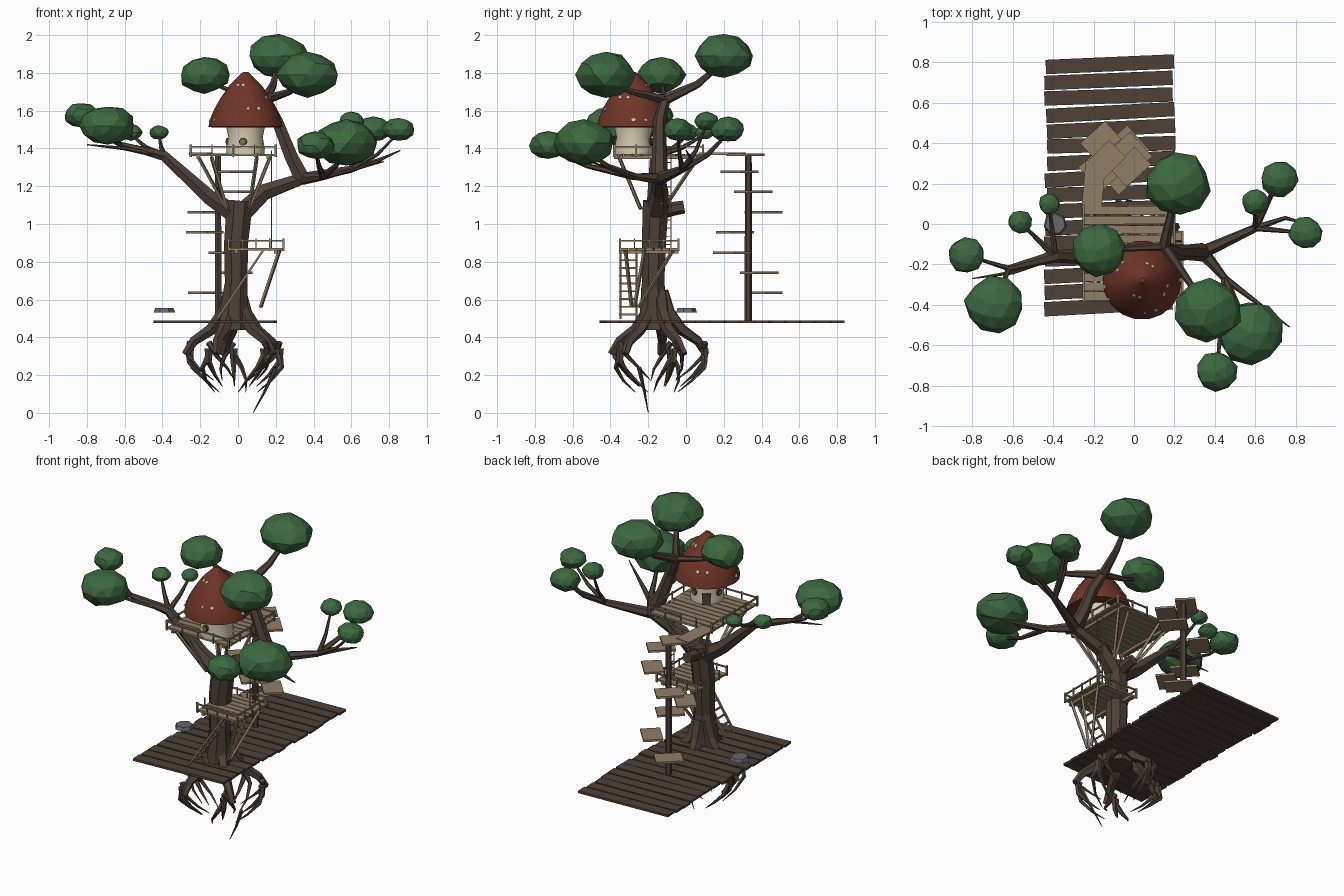
import bpy, bmesh, math, random
from mathutils import Vector, Matrix

if "Cube" in bpy.data.objects:
    bpy.data.objects.remove(bpy.data.objects["Cube"])
random.seed(4)
rnd = random.uniform

def mat(name, r, g, b):
    m = bpy.data.materials.new(name)
    m.diffuse_color = (r, g, b, 1)
    m.use_nodes = True
    m.node_tree.nodes["Principled BSDF"].inputs["Base Color"].default_value = m.diffuse_color
    return m

BARK = mat("bark", .075, .053, .038)
WOOD = mat("light_wood", .28, .21, .13)
LEAF = mat("leaf", .045, .14, .05)
CAP = mat("red_cap", .16, .035, .02)
CREAM = mat("cream", .68, .6, .44)
STONE = mat("stone", .13, .14, .16)
GLASS = mat("green_glass", .14, .2, .05)

def finish(bm, name, m, smooth=False):
    bmesh.ops.recalc_face_normals(bm, faces=bm.faces)
    me = bpy.data.meshes.new(name)
    bm.to_mesh(me)
    bm.free()
    me.materials.append(m)
    ob = bpy.data.objects.new(name, me)
    bpy.context.collection.objects.link(ob)
    if smooth:
        bpy.ops.object.select_all(action='DESELECT')
        ob.select_set(True)
        bpy.context.view_layer.objects.active = ob
        bpy.ops.object.shade_smooth_by_angle(angle=math.radians(40))

def box(bm, c, size, rz=0):
    M = Matrix.Translation(c) @ Matrix.Rotation(math.radians(rz), 4, 'Z') @ Matrix.Diagonal((*size, 1))
    bmesh.ops.create_cube(bm, size=1, matrix=M)

def skin(bm, rings):
    # bridge a row of vertex rings and close both ends
    n = len(rings[0])
    for A, B in zip(rings, rings[1:]):
        for k in range(n):
            bm.faces.new((A[k], A[(k + 1) % n], B[(k + 1) % n], B[k]))
    bm.faces.new(rings[0])
    bm.faces.new(rings[-1])

def tube(bm, pts, r0, r1, sides=6):
    # tube through points, tapering evenly from r0 to r1
    P = [Vector(p) for p in pts]
    last = len(P) - 1
    prev, u, rings = Vector((0, 0, 1)), Vector((1, 0, 0)), []
    for i, p in enumerate(P):
        t = (P[min(i + 1, last)] - P[max(i - 1, 0)]).normalized()
        u = prev.rotation_difference(t) @ u
        prev, v, r = t, t.cross(u), r0 + (r1 - r0) * i / last
        rings.append([bm.verts.new(p + r * (math.cos(a) * u + math.sin(a) * v))
                      for a in (math.tau * (k + .5) / sides for k in range(sides))])
    skin(bm, rings)

def beam(bm, a, b, r=.01):
    tube(bm, (a, b), r, r, 4)

def lathe(name, prof, c, m, sides=18):
    bm = bmesh.new()
    turn = [math.tau * k / sides for k in range(sides)]
    skin(bm, [[bm.verts.new((c.x + r * math.cos(a), c.y + r * math.sin(a), z)) for a in turn] for r, z in prof])
    finish(bm, name, m, True)

# Trunk with flared foot and cut stub
bm = bmesh.new()
tube(bm, [(-.02, -.17, .44), (-.02, -.17, .56), (-.01, -.175, .68)], .09, .066, 8)
tube(bm, [(-.01, -.175, .67), (-.01, -.17, .9), (.01, -.16, 1.12)], .064, .074, 8)
tube(bm, [(0, -.15, 1.06), (0, -.07, 1.08), (0, -.01, 1.09)], .04, .034)
finish(bm, "trunk", BARK)

# Main limbs
left = [(.02, -.16, 1.03), (-.15, -.16, 1.14), (-.39, -.16, 1.36), (-.62, -.22, 1.42)]
right = [(-.02, -.16, 1.02), (.14, -.14, 1.17), (.34, -.14, 1.24), (.6, -.02, 1.29)]
front = [right[2], (.45, -.27, 1.25), (.77, -.51, 1.33)]
upper = [right[2], (.28, -.14, 1.36), (.21, -.14, 1.54), (.15, -.11, 1.66)]
bm = bmesh.new()
for path, r0, r1 in ((left, .06, .016), (right, .062, .02), (front, .034, .003), (upper, .046, .028)):
    tube(bm, path, r0, r1)
tube(bm, [right[3], (.75, .03, 1.34), (.86, 0, 1.39)], .018, .003)
tube(bm, [left[2], (-.6, -.24, 1.4), (-.8, -.27, 1.42)], .018, .003)

# Foliage clumps (centre, size), each held by a twig from its limb
clumps = ((left[3], .014, (-.69, -.4, 1.52, .145)), (left[3], .014, (-.83, -.155, 1.575, .092)),
          (left[2], .018, (-.565, .01, 1.485, .06)), (left[2], .018, (-.42, .1, 1.485, .052)),
          (front[1], .02, (.575, -.54, 1.43, .165)), (front[1], .02, (.41, -.73, 1.415, .102)),
          (upper[3], .026, (.368, -.425, 1.79, .162)), (upper[3], .03, (.217, .2, 1.89, .158)),
          (upper[3], .022, (-.178, -.13, 1.79, .133)), (right[3], .02, (.718, .223, 1.5, .092)),
          (right[3], .016, (.6, .11, 1.545, .067)), (right[3], .016, (.85, -.045, 1.5, .083)))
for base, r, (x, y, z, s) in clumps:
    a, b = Vector(base), Vector((x, y, z - s * .2))
    mid = a.lerp(b, .55)
    mid.z -= (b.z - a.z) * .15
    tube(bm, [a, mid, b], r, r * .35)
    leaf = bmesh.new()
    spin = Matrix.Rotation(rnd(0, 6), 4, 'Z')
    bmesh.ops.create_icosphere(leaf, subdivisions=2, radius=s, matrix=spin)
    for v in leaf.verts:
        v.co = Vector((x, y, z)) + Vector((v.co.x, v.co.y * .96, v.co.z * .72)) * rnd(.94, 1.07)
    finish(leaf, "foliage", LEAF)
finish(bm, "branches", BARK)

# Roots: one arching shape turned around the trunk, with curling rootlets
bm = bmesh.new()
arch = [(.02, .64), (.06, .53), (.13, .44), (.22, .38), (.265, .31)]
curl = [(.25, .34), (.25, .27), (.19, .2), (.12, .14)]
for i in range(5):
    ang = 20 + 72 * i
    for path, bend, r0, r1 in ((arch, 3, .044, .02), (curl, 0, .024, .002), (curl, 11, .018, .002), (curl, -10, .018, .002)):
        pts = []
        for k, (r, z) in enumerate(path):
            a = math.radians(ang + bend * k)
            pts.append((r * math.cos(a) - .015, r * math.sin(a) - .15, z + bend * .003 * (path is curl)))
        tube(bm, pts, r0, r1, 5)
tube(bm, [(.2, -.25, .24), (.14, -.22, .11), (.08, -.2, 0)], .013, .002, 5)
finish(bm, "roots", BARK)

# Ground deck of skewed planks
bm = bmesh.new()
for i in range(16):
    box(bm, (-.12 + rnd(-.008, .008), -.405 + i * .0797, .482), (.635, .071, .014), 2.4 + rnd(-1, 1))
finish(bm, "ground_deck", BARK)

# Stone slab
bm = bmesh.new()
bmesh.ops.create_cone(bm, cap_ends=True, segments=7, radius1=.058, radius2=.05, depth=.022,
                      matrix=Matrix.Translation((-.39, 0, .543)))
finish(bm, "stone", STONE)

def platform(name, x0, x1, y0, y1, z, n, gap):
    bm = bmesh.new()
    d = (y1 - y0) / n
    for i in range(n):
        box(bm, ((x0 + x1) / 2, y0 + d * (i + .5), z), (x1 - x0, d * .88, .012), rnd(-1, 1))
    for x in (x0 + .04, x1 - .04):
        box(bm, (x, (y0 + y1) / 2, z - .014), (.018, y1 - y0, .016))
    finish(bm, name + "_floor", WOOD)
    bm = bmesh.new()
    C = [Vector(p) for p in ((x0, y0, z), (x1, y0, z), (x1, y1, z), (x0, y1, z))]
    up = Vector((0, 0, .055))
    for k in range(4):
        a, b = C[k], C[(k + 1) % 4]
        for t in range(4):
            p = a.lerp(b, t / 4)
            beam(bm, p - up * .2, p + up, .005 if t else .008)
        beam(bm, a + up * .8, (a.lerp(b, .5) if k == gap else b) + up * .8, .006)
    finish(bm, name + "_railing", WOOD)

platform("upper_platform", -.25, .2, -.38, .09, 1.365, 10, 2)
platform("lower_platform", -.05, .24, -.35, -.04, .867, 7, 3)

# Platform struts converging on the trunk
bm = bmesh.new()
for sx in (-1, 1):
    for sy in (-1, 1):
        foot = (sx * .06, -.18 + sy * .06, 1.08)
        for k in (.19, .12):
            beam(bm, (-.02 + sx * k, -.145 + sy * .21, 1.355), foot)
for y in (-.32, -.22, -.07):
    beam(bm, (.22, y, .86), (.12, -.24 + y * .15, .56))
finish(bm, "struts", WOOD)

# Ladders: rope ladder above, leaning ladder below
def ladder(name, top, foot, w, n, r):
    bm = bmesh.new()
    a, b, o = Vector(top), Vector(foot), Vector((0, w / 2, 0))
    beam(bm, a + o, b + o, r)
    beam(bm, a - o, b - o, r)
    for i in range(n):
        p = a.lerp(b, (i + .5) / n)
        beam(bm, p + o * 1.15, p - o * 1.15, r * .8)
    finish(bm, name, WOOD)

ladder("rope_ladder", (.178, -.105, 1.39), (.178, -.105, .87), .05, 12, .004)
ladder("lower_ladder", (.14, -.305, .87), (-.11, -.305, .5), .085, 9, .008)

# Spiral stair: post, turning steps, landing and bridge board
post = Vector((-.105, .33, 0))
bm = bmesh.new()
tube(bm, [post + Vector((0, 0, z)) for z in (.48, 1.365)], .02, .018)
finish(bm, "stair_post", BARK)
bm = bmesh.new()
for i, deg in enumerate((125, 35, -60, -135, 127, 15, -28)):
    a = math.radians(deg)
    box(bm, post + Vector((.1 * math.cos(a), .1 * math.sin(a), .635 + .107 * i)), (.165, .12, .013), 42 - 90 * (i % 2))
box(bm, (-.14, .315, 1.367), (.165, .12, .013), 45)
box(bm, (-.2, .19, 1.372), (.1, .24, .012), -5)
finish(bm, "stair_steps", WOOD)

# Mushroom house
H = Vector((.04, -.278, 0))
lathe("house_wall", [(.1, 1.37), (.102, 1.4), (.091, 1.46), (.106, 1.53)], H, CREAM)
cap = [(.1, 1.525), (.18, 1.512), (.196, 1.515), (.19, 1.55), (.165, 1.61), (.13, 1.67), (.085, 1.735), (.012, 1.806)]
lathe("house_cap", cap, H, CAP)

def facing(deg, r, z, lift=0):
    # frame on the house surface whose z axis points outward
    a = math.radians(deg)
    d = Vector((math.cos(a), math.sin(a), 0))
    q = (d + Vector((0, 0, lift))).to_track_quat('Z', 'Y')
    return Matrix.Translation(H + d * r + Vector((0, 0, z))) @ q.to_matrix().to_4x4()

bm = bmesh.new()
for i in range(16):
    M = facing(i * 137.5, *cap[(3, 5, 4, 6)[i % 4]], .7) @ Matrix.Diagonal((1, 1, .4, 1))
    bmesh.ops.create_icosphere(bm, subdivisions=1, radius=rnd(.009, .014), matrix=M)
finish(bm, "cap_spots", CREAM)

# Door and round windows, door facing the back left
bm = bmesh.new()
bmesh.ops.create_cube(bm, size=1, matrix=facing(122, .094, 1.405) @ Matrix.Diagonal((.055, .07, .018, 1)))
finish(bm, "door", BARK)
for name, m, r, d in (("window_frames", BARK, .021, .014), ("window_panes", GLASS, .015, .02)):
    bm = bmesh.new()
    for deg in (72, 172, 262):
        bmesh.ops.create_cone(bm, cap_ends=True, segments=10, radius1=r, radius2=r, depth=d, matrix=facing(deg, .094, 1.435))
    finish(bm, name, m)
